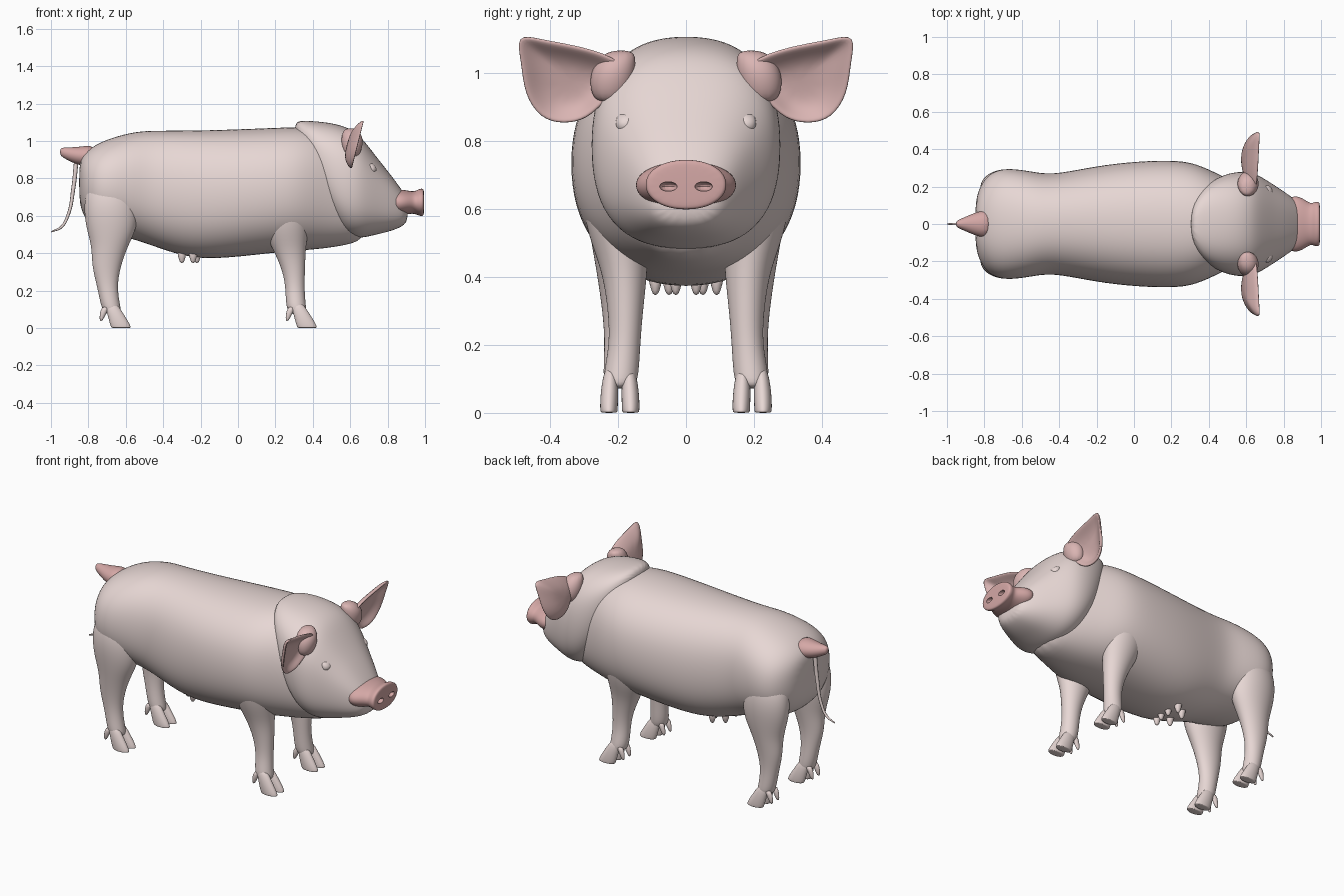
import bpy, math
from mathutils import Vector


def material(name, rgb):
    m = bpy.data.materials.new(name)
    m.diffuse_color = (*rgb, 1)
    return m


SKIN = material("skin", (0.80, 0.68, 0.66))
PINK = material("pink_skin", (0.66, 0.39, 0.38))
EAR = material("ear_skin", (0.70, 0.46, 0.45))


def make(name, verts, faces, mat, mirror=False, levels=2, thickness=0):
    me = bpy.data.meshes.new(name)
    me.from_pydata(verts, [], faces)
    me.materials.append(mat)
    me.polygons.foreach_set("use_smooth", [True] * len(me.polygons))
    ob = bpy.data.objects.new(name, me)
    bpy.context.collection.objects.link(ob)
    if thickness:
        mod = ob.modifiers.new("Solidify", 'SOLIDIFY')
        mod.thickness, mod.offset = thickness, 0
    if mirror:
        mod = ob.modifiers.new("Mirror", 'MIRROR')
        mod.use_axis = (False, True, False)
        mod.use_mirror_merge = False
    if levels:
        mod = ob.modifiers.new("Subdivision", 'SUBSURF')
        mod.levels = mod.render_levels = levels
    return ob


def skin_rings(name, rings, mat, **kw):
    n = len(rings[0])
    verts = [p for r in rings for p in r]
    faces = [(i * n + j, i * n + (j + 1) % n, (i + 1) * n + (j + 1) % n, (i + 1) * n + j)
             for i in range(len(rings) - 1) for j in range(n)]
    faces += [tuple(range(n))[::-1], tuple(range(len(verts) - n, len(verts)))]
    return make(name, verts, faces, mat, **kw)


def sup(v, p):
    return math.copysign(abs(v) ** (2 / p), v)


def loft_x(name, sections, mat, power=2.3, n=20, **kw):
    # sections: x, bottom z, top z, half width
    rings = []
    for x, zb, zt, w in sections:
        rings.append([(x, w * sup(math.cos(a), power),
                       (zb + zt) / 2 + (zt - zb) / 2 * sup(math.sin(a), power))
                      for a in [2 * math.pi * j / n for j in range(n)]])
    return skin_rings(name, rings, mat, **kw)


def loft_z(name, sections, mat, n=12, off=(0, 0), **kw):
    # sections: z, centre x, centre y, x radius, y radius (top to bottom)
    rings = []
    for z, cx, cy, rx, ry in reversed(sections):
        rings.append([(off[0] + cx + rx * math.cos(2 * math.pi * j / n),
                       off[1] + cy + ry * math.sin(2 * math.pi * j / n), z) for j in range(n)])
    return skin_rings(name, rings, mat, **kw)


# Torso
loft_x("torso", [
    (-0.85, 0.68, 0.88, 0.10), (-0.83, 0.60, 0.93, 0.20), (-0.77, 0.53, 0.98, 0.28),
    (-0.68, 0.50, 1.02, 0.305), (-0.55, 0.47, 1.055, 0.285), (-0.44, 0.43, 1.06, 0.265),
    (-0.25, 0.365, 1.06, 0.305), (-0.05, 0.37, 1.065, 0.335), (0.20, 0.40, 1.075, 0.348),
    (0.33, 0.41, 1.08, 0.33), (0.45, 0.42, 1.06, 0.27), (0.58, 0.44, 0.98, 0.21),
    (0.70, 0.475, 0.85, 0.14)], SKIN)

# Head with jowls
loft_x("head", [
    (0.30, 1.00, 1.11, 0.08), (0.37, 0.85, 1.11, 0.20), (0.46, 0.63, 1.105, 0.26),
    (0.55, 0.50, 1.09, 0.285), (0.63, 0.475, 1.055, 0.28), (0.69, 0.485, 0.985, 0.25),
    (0.75, 0.50, 0.905, 0.21), (0.81, 0.515, 0.83, 0.17), (0.865, 0.535, 0.755, 0.13),
    (0.91, 0.565, 0.69, 0.085)], SKIN, power=2.5)

# Snout, with nostrils cut out
snout = loft_x("snout", [
    (0.81, 0.62, 0.73, 0.13), (0.86, 0.595, 0.745, 0.158), (0.91, 0.61, 0.735, 0.135),
    (0.945, 0.612, 0.73, 0.108), (0.97, 0.598, 0.747, 0.122), (0.99, 0.598, 0.747, 0.12),
    (0.995, 0.61, 0.735, 0.105)], PINK, power=2.1)
for side in (-1, 1):
    bpy.ops.mesh.primitive_uv_sphere_add(segments=16, ring_count=10, radius=1,
                                         location=(0.995, side * 0.052, 0.667))
    cutter = bpy.context.object
    cutter.name = "nostril_cutter"
    cutter.scale = (0.03, 0.026, 0.014)
    cutter.hide_render = True
    cutter.display_type = 'WIRE'
    cutter.hide_set(True)
    mod = snout.modifiers.new("Nostril", 'BOOLEAN')
    mod.operation, mod.object = 'DIFFERENCE', cutter

# Legs, modelled on one side and mirrored
loft_z("front_legs", [
    (0.76, 0.26, 0.20, 0.11, 0.07), (0.66, 0.255, 0.21, 0.145, 0.11),
    (0.52, 0.255, 0.20, 0.125, 0.092), (0.42, 0.275, 0.18, 0.09, 0.07),
    (0.30, 0.30, 0.178, 0.06, 0.053), (0.20, 0.305, 0.18, 0.052, 0.047),
    (0.11, 0.31, 0.192, 0.056, 0.055), (0.07, 0.325, 0.195, 0.045, 0.045)], SKIN, mirror=True)
loft_z("hind_legs", [
    (0.82, -0.68, 0.18, 0.11, 0.08), (0.68, -0.68, 0.20, 0.155, 0.105),
    (0.54, -0.675, 0.20, 0.145, 0.09), (0.44, -0.685, 0.20, 0.10, 0.07),
    (0.33, -0.705, 0.20, 0.08, 0.052), (0.22, -0.70, 0.195, 0.054, 0.045),
    (0.11, -0.68, 0.195, 0.054, 0.052), (0.07, -0.665, 0.195, 0.045, 0.045)], SKIN, mirror=True)

# Cloven toes and dewclaws
for leg, fx in (("front", 0.31), ("hind", -0.685)):
    for s in (-1, 1):
        loft_z(leg + "_toes", [
            (0.14, 0.0, 0, 0.035, 0.018), (0.075, 0.03, s * 0.004, 0.046, 0.027),
            (0.025, 0.052, s * 0.006, 0.056, 0.028), (0.004, 0.06, s * 0.006, 0.056, 0.027),
            (0.0, 0.06, s * 0.006, 0.052, 0.025)],
            SKIN, n=10, off=(fx, 0.195 + s * 0.026), mirror=True)
        loft_z(leg + "_dewclaws", [
            (0.12, -0.02, 0, 0.025, 0.018), (0.07, -0.04, 0, 0.018, 0.014),
            (0.035, -0.048, 0, 0.007, 0.006)],
            SKIN, n=8, off=(fx, 0.195 + s * 0.03), mirror=True, levels=1)

# Ears: cupped sheet shrinking in rings towards a set-back middle
outline = [(0.17, 1.02), (0.24, 1.06), (0.34, 1.085), (0.43, 1.10), (0.505, 1.12), (0.485, 1.03),
           (0.478, 0.94), (0.43, 0.865), (0.36, 0.85), (0.29, 0.865), (0.24, 0.92), (0.18, 0.96)]
cy, cz = 0.33, 0.975
verts, n = [], len(outline)
for scale, depth in ((1, 0), (0.75, 0.03), (0.4, 0.05)):
    for y, z in outline:
        py, pz = cy + (y - cy) * scale, cz + (z - cz) * scale
        verts.append((0.64 + (pz - 0.98) * 0.25 - depth, py, pz))
faces = [(r * n + j, r * n + (j + 1) % n, (r + 1) * n + (j + 1) % n, (r + 1) * n + j)
         for r in range(2) for j in range(n)]
faces.append(tuple(range(2 * n, 3 * n)))
make("ears", verts, faces, EAR, mirror=True, thickness=0.018)

# Ear roots joining ears to the head
loft_z("ear_roots", [(1.07, 0.60, 0.19, 0.03, 0.04), (1.03, 0.61, 0.21, 0.06, 0.065),
                     (0.97, 0.61, 0.22, 0.06, 0.07), (0.91, 0.61, 0.225, 0.035, 0.045)],
       EAR, mirror=True)

# Closed eyelids
loft_z("eyelids", [(0.885, 0.695, 0.172, 0.022, 0.026), (0.865, 0.71, 0.175, 0.03, 0.034),
                   (0.845, 0.715, 0.175, 0.03, 0.034), (0.825, 0.71, 0.175, 0.022, 0.026)],
       SKIN, n=10, mirror=True)

# Tail root and thin hanging tail
loft_x("tail_root", [
    (-0.76, 0.86, 0.985, 0.085), (-0.84, 0.865, 0.972, 0.068), (-0.89, 0.885, 0.968, 0.045),
    (-0.935, 0.91, 0.967, 0.025), (-0.952, 0.925, 0.96, 0.014)], PINK, power=2, n=12)
cu = bpy.data.curves.new("tail", 'CURVE')
cu.dimensions = '3D'
cu.bevel_depth = 0.012
cu.bevel_resolution = 2
cu.use_fill_caps = True
sp = cu.splines.new('BEZIER')
path = [(-0.865, 0.89, 1.0), (-0.88, 0.75, 0.9), (-0.91, 0.60, 0.7), (-0.945, 0.54, 0.6),
        (-0.998, 0.515, 0.3)]
sp.bezier_points.add(len(path) - 1)
for bp, (x, z, r) in zip(sp.bezier_points, path):
    bp.co = Vector((x, 0, z))
    bp.radius = r
    bp.handle_left_type = bp.handle_right_type = 'AUTO'
cu.materials.append(SKIN)
bpy.context.collection.objects.link(bpy.data.objects.new("tail", cu))

# Teats along the belly
for x, y in ((-0.30, 0.05), (-0.24, 0.09), (-0.22, 0.03)):
    loft_z("teats", [(0.42, x, y, 0.03, 0.03), (0.375, x, y, 0.022, 0.018),
                     (0.345, x, y, 0.008, 0.008)], SKIN, n=8, mirror=True, levels=1)
